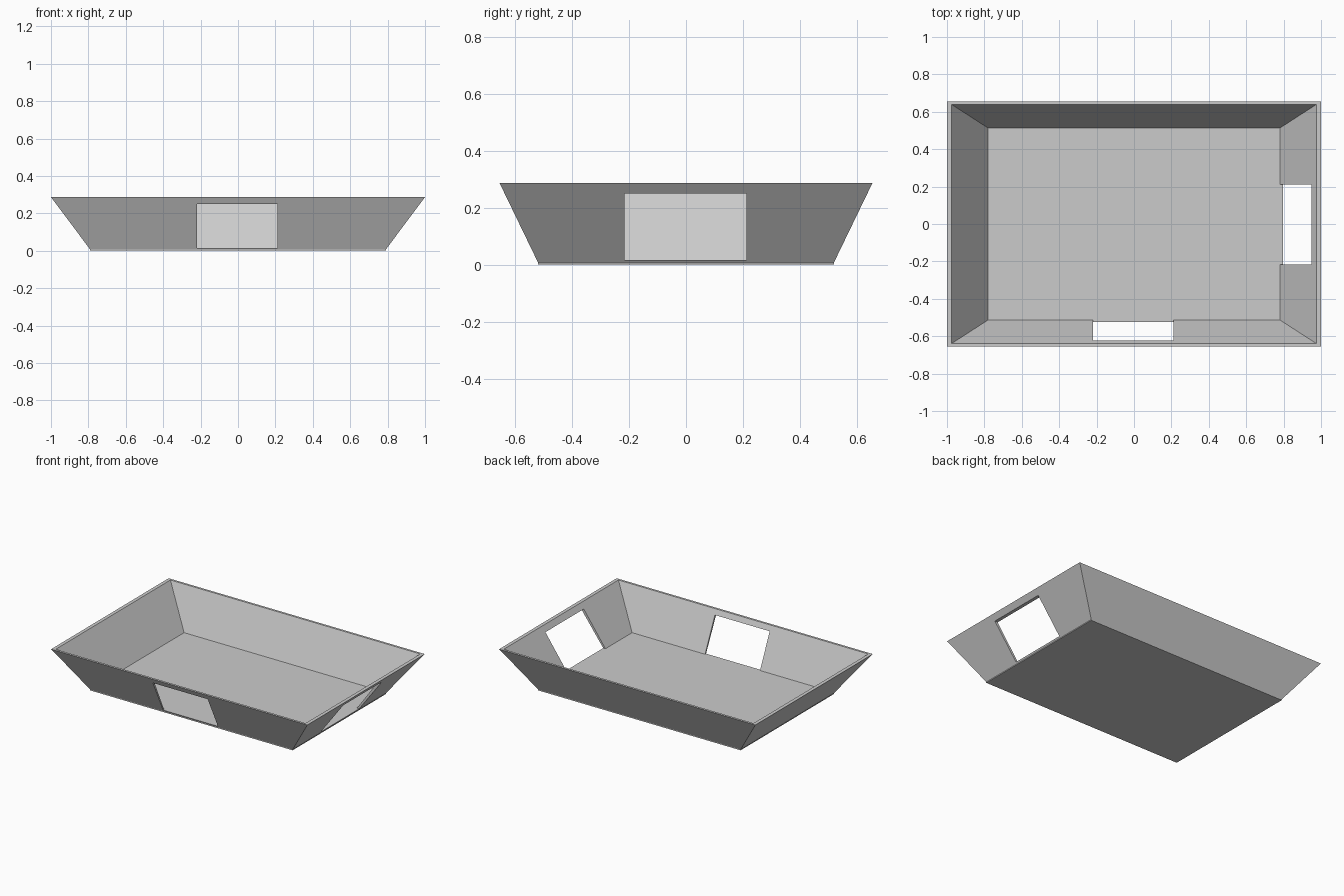
import bpy
import bmesh

cube = bpy.data.objects.get("Cube")
if cube:
    bpy.data.objects.remove(cube, do_unlink=True)

grey = bpy.data.materials.new("plain grey")
grey.use_nodes = True
grey.diffuse_color = (0.6, 0.6, 0.6, 1)
grey.node_tree.nodes["Principled BSDF"].inputs["Base Color"].default_value = grey.diffuse_color

FLOOR, TOP = 0.016, 0.287


def add_object(name, bm):
    bmesh.ops.recalc_face_normals(bm, faces=bm.faces)
    mesh = bpy.data.meshes.new(name)
    bm.to_mesh(mesh)
    bm.free()
    mesh.materials.append(grey)
    obj = bpy.data.objects.new(name, mesh)
    bpy.context.collection.objects.link(obj)
    return obj


def lofted(name, rings):
    """Rectangles (half width, half depth, height) joined in order, ends capped."""
    bm = bmesh.new()
    loops = [[bm.verts.new((sx * w, sy * d, z))
              for sx, sy in ((-1, -1), (1, -1), (1, 1), (-1, 1))]
             for w, d, z in rings]
    for low, high in zip(loops, loops[1:]):
        for i in range(4):
            j = (i + 1) % 4
            bm.faces.new((low[i], low[j], high[j], high[i]))
    bm.faces.new(loops[0])
    bm.faces.new(loops[-1])
    return add_object(name, bm)


# Sloped walls and floor in one shell
room = lofted("sloped_walls_and_floor", [
    (0.79, 0.519, 0), (0.79, 0.519, 0.006),
    (1, 0.655, TOP), (0.975, 0.639, TOP), (0.78, 0.513, FLOOR)])


def cut_opening(name, centre, size):
    bm = bmesh.new()
    bmesh.ops.create_cube(bm, size=1)
    for v in bm.verts:
        v.co = [c + s * p for c, s, p in zip(centre, size, v.co)]
    cutter = add_object(name, bm)
    cutter.hide_render = True
    mod = room.modifiers.new(name, 'BOOLEAN')
    mod.operation = 'DIFFERENCE'
    mod.solver = 'EXACT'
    mod.object = cutter
    bpy.context.view_layer.objects.active = room
    bpy.ops.object.modifier_apply(modifier=name)
    bpy.data.objects.remove(cutter, do_unlink=True)


# Openings in the front and left walls, level with the floor
mid, height = (FLOOR + 0.251) / 2, 0.251 - FLOOR
cut_opening("front_opening", (-0.004, -0.65, mid), (0.428, 0.4, height))
cut_opening("left_opening", (0.95, -0.002, mid), (0.4, 0.428, height))
